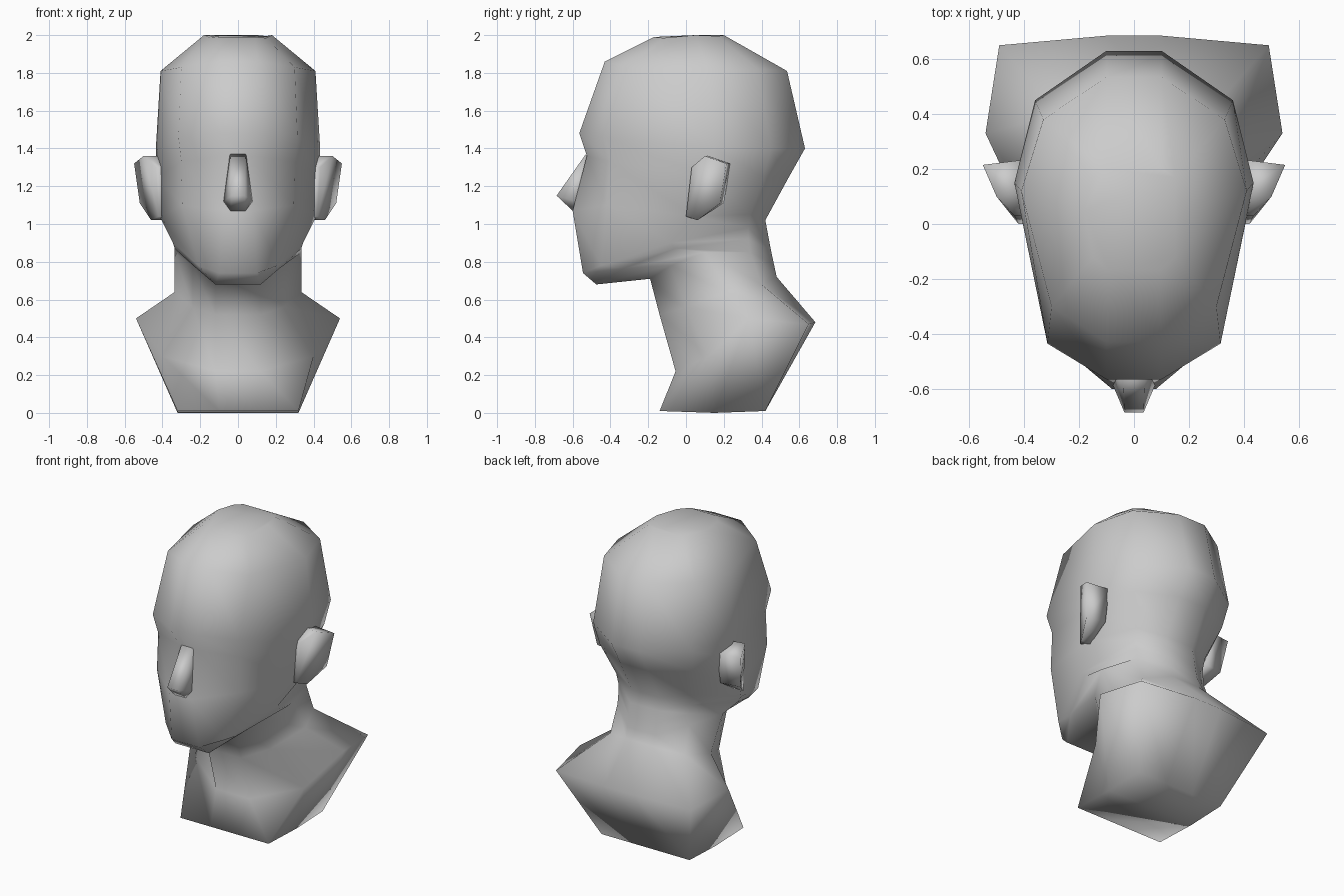
import bpy, bmesh

if "Cube" in bpy.data.objects:
    bpy.data.objects.remove(bpy.data.objects["Cube"])


def finish(name, bm):
    """Make an object from a half mesh (+x side) and mirror it."""
    me = bpy.data.meshes.new(name)
    bmesh.ops.recalc_face_normals(bm, faces=bm.faces)
    for f in bm.faces:
        f.smooth = True
    bm.to_mesh(me)
    bm.free()
    ob = bpy.data.objects.new(name, me)
    bpy.context.collection.objects.link(ob)
    return ob


def mirrored(points):
    return [(-x, y, z) for x, y, z in reversed(points)]


def loft(name, rings):
    """Skin closed rings and cap both ends."""
    bm = bmesh.new()
    vs = [[bm.verts.new(p) for p in ring] for ring in rings]
    n = len(vs[0])
    for a, b in zip(vs, vs[1:]):
        for i in range(n):
            j = (i + 1) % n
            bm.faces.new((a[i], a[j], b[j], b[i]))
    bm.faces.new(vs[0])
    bm.faces.new(vs[-1])
    return finish(name, bm)


# Bust: vertical profiles from crown to base, (y, z) at front and back
front = [(-.17, 1.99), (-.43, 1.86), (-.565, 1.48), (-.525, 1.36), (-.60, 1.07),
         (-.545, .74), (-.475, .68), (-.19, .71), (-.14, .52), (-.055, .22), (-.14, .01)]
back = [(.2, 2.0), (.535, 1.81), (.63, 1.40), (.54, 1.24), (.42, 1.02),
        (.435, .94), (.45, .86), (.465, .79), (.48, .72), (.685, .48), (.42, .01)]
front_width = [.09, .10, .10, .06, .08, .10, .12, .12, .12, .12, .10]

# Profiles along the temple and jaw, the side, and the rear corner
temple = [(.15, -.12, 1.985), (.30, -.30, 1.83), (.315, -.435, 1.46), (.30, -.40, 1.33),
          (.295, -.42, 1.10), (.21, -.45, .78), (.22, -.33, .765), (.24, -.08, .78),
          (.24, .0, .56), (.40, .12, .30), (.32, -.14, .01)]
side = [(.18, .05, 2.0), (.41, .12, 1.81), (.435, .15, 1.40), (.43, .12, 1.25),
        (.415, .04, 1.04), (.345, -.08, .90), (.335, -.06, .87), (.335, .10, .85),
        (.335, .22, .64), (.54, .33, .50), (.32, .15, 0)]
rear = [(.15, .17, 1.995), (.33, .38, 1.82), (.36, .45, 1.40), (.34, .41, 1.25),
        (.27, .34, 1.05), (.26, .33, .98), (.26, .33, .92), (.26, .34, .85),
        (.27, .40, .68), (.49, .65, .47), (.32, .42, .01)]

rings = []
for f, w, t, s, r, b in zip(front, front_width, temple, side, rear, back):
    half = [(w, *f), t, s, r, (.10, *b)]
    rings.append(half + mirrored(half))
loft("head_and_shoulders", rings)

# Nose: wedge from the bridge down to the tip
half_nose = [(.04, -.53, 1.37), (.035, -.685, 1.15), (.04, -.60, 1.07),
             (.09, -.555, 1.11), (.07, -.50, 1.30)]
bm = bmesh.new()
R = [bm.verts.new(p) for p in half_nose]
L = [bm.verts.new((-x, y, z)) for x, y, z in half_nose]
for i in range(5):
    j = (i + 1) % 5
    bm.faces.new((R[i], R[j], L[j], L[i]))
for s in (R, L):
    bm.faces.new((s[0], s[1], s[3], s[4]))
    bm.faces.new((s[1], s[2], s[3]))
finish("nose", bm)

# Ears: flared outer rim lofted back into the head
rim = [(.435, .03, 1.30), (.50, .10, 1.36), (.55, .215, 1.32),
       (.52, .18, 1.11), (.46, .06, 1.02), (.42, .0, 1.04)]
root = [(.39, y + (.02 if y > .08 else 0), z) for x, y, z in rim]
for name, sign in (("ear_right", 1), ("ear_left", -1)):
    loft(name, [[(sign * x, y, z) for x, y, z in ring] for ring in (root, rim)])
